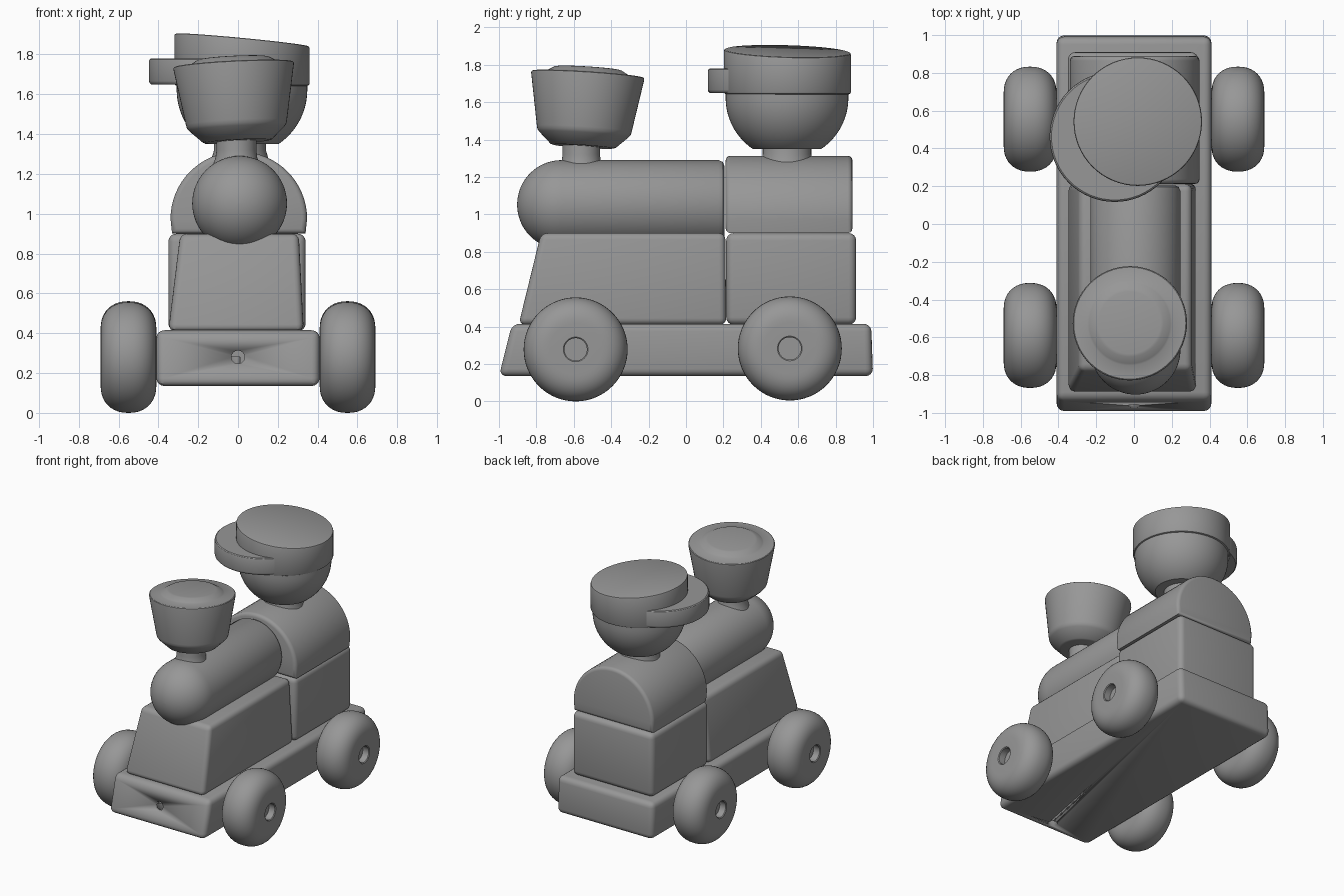
import bpy, bmesh, math
from mathutils import Matrix, Vector

cube = bpy.data.objects.get("Cube")
if cube:
    bpy.data.objects.remove(cube, do_unlink=True)

GREY = (0.31, 0.31, 0.31, 1)
grey = bpy.data.materials.new("plain grey")
grey.use_nodes = True
grey.diffuse_color = GREY
grey.node_tree.nodes["Principled BSDF"].inputs["Base Color"].default_value = GREY


def finish(name, bm, matrix=Matrix(), angle=32):
    """Turn a bmesh into a smooth-shaded object."""
    bmesh.ops.recalc_face_normals(bm, faces=bm.faces)
    bm.transform(matrix)
    mesh = bpy.data.meshes.new(name)
    bm.to_mesh(mesh)
    bm.free()
    mesh.materials.append(grey)
    ob = bpy.data.objects.new(name, mesh)
    bpy.context.collection.objects.link(ob)
    bpy.ops.object.select_all(action='DESELECT')
    ob.select_set(True)
    bpy.context.view_layer.objects.active = ob
    bpy.ops.object.shade_smooth_by_angle(angle=math.radians(angle))
    return ob


def block(name, low, high, z0, z1, bevel):
    """Rounded block between two rectangles (x0, x1, y0, y1)."""
    bm = bmesh.new()
    for (x0, x1, y0, y1), z in ((low, z0), (high, z1)):
        for x, y in ((x0, y0), (x1, y0), (x1, y1), (x0, y1)):
            bm.verts.new((x, y, z))
    v = list(bm.verts)
    bm.faces.new(v[:4])
    bm.faces.new(v[4:])
    for i in range(4):
        j = (i + 1) % 4
        bm.faces.new((v[i], v[j], v[4 + j], v[4 + i]))
    bmesh.ops.bevel(bm, geom=bm.edges[:], offset=bevel, segments=4, profile=0.5, affect='EDGES')
    return finish(name, bm)


def lathe(name, profile, matrix=Matrix(), segments=64, top_slope=None):
    """Revolve (radius, height) points around z; top_slope tilts the upper rings."""
    bm = bmesh.new()
    rings = []
    for r, z in profile:
        ring = []
        for i in range(segments):
            a = 2 * math.pi * i / segments
            x, y = r * math.cos(a), r * math.sin(a)
            dz = x * top_slope[0] + y * top_slope[1] if top_slope and z > 0.1 else 0
            ring.append(bm.verts.new((x, y, z + dz)))
        rings.append(ring)
    for a, b in zip(rings, rings[1:]):
        for i in range(segments):
            j = (i + 1) % segments
            bm.faces.new((a[i], a[j], b[j], b[i]))
    bm.faces.new(rings[0])
    bm.faces.new(rings[-1])
    return finish(name, bm, matrix)


def at(x, y, z):
    return Matrix.Translation((x, y, z))


def rot(deg, axis):
    return Matrix.Rotation(math.radians(deg), 4, axis)


# Chassis with sloping nose
chassis = block("chassis", (-0.41, 0.41, -1.0, 1.0), (-0.41, 0.41, -0.93, 0.99), 0.135, 0.415, 0.04)

# String hole bored into the nose and underside
for name, matrix in (("nose_bore", at(0.0, -0.92, 0.28) @ rot(90, 'X')),
                     ("underside_bore", at(-0.02, -0.91, 0.10))):
    bore = lathe(name, [(0.033, 0), (0.033, 0.18)], matrix, 24)
    bore.hide_render = True
    cut = chassis.modifiers.new(name, 'BOOLEAN')
    cut.operation = 'DIFFERENCE'
    cut.object = bore
    bpy.ops.object.select_all(action='DESELECT')
    bpy.context.view_layer.objects.active = chassis
    bpy.ops.object.modifier_apply(modifier=cut.name)
    bpy.data.objects.remove(bore, do_unlink=True)

# Body blocks
block("boiler_base", (-0.35, 0.33, -0.895, 0.215), (-0.29, 0.305, -0.775, 0.21), 0.41, 0.9, 0.035)
block("cab_base", (-0.35, 0.34, 0.215, 0.91), (-0.35, 0.34, 0.215, 0.91), 0.41, 0.9, 0.04)

# Boiler with a domed front
R = 0.238
dome = [(R * math.cos(t), 0.665 + R * math.sin(t))
        for t in (math.pi / 2 * i / 16 * 0.995 for i in range(17))]
lathe("boiler", [(R - 0.03, -0.205), (R - 0.01, -0.197), (R, -0.175)] + dome,
      at(0.008, 0, 1.052) @ rot(90, 'X'))

# Arched cab roof
bm = bmesh.new()
outline = [(-0.335, 0.9)]
for i in range(33):
    a = math.pi - math.pi * i / 32
    outline.append((0.343 * math.cos(a), 0.975 + 0.338 * math.sin(a)))
outline.append((0.335, 0.9))
front = bm.faces.new([bm.verts.new((x + 0.004, 0.212, z)) for x, z in outline])
extruded = bmesh.ops.extrude_face_region(bm, geom=[front])
back = [g for g in extruded["geom"] if isinstance(g, bmesh.types.BMVert)]
bmesh.ops.translate(bm, verts=back, vec=(0, 0.678, 0))
if front.is_valid is False or len(bm.faces) == len(outline) + 1:
    bm.faces.new([v for v in bm.verts if v not in back])
bmesh.ops.recalc_face_normals(bm, faces=bm.faces)
rim = [e for e in bm.edges if abs(e.verts[0].co.y - e.verts[1].co.y) < 0.01]
bmesh.ops.bevel(bm, geom=rim, offset=0.025, segments=3, profile=0.5, affect='EDGES')
finish("cab_roof", bm)

# Funnel, leaning slightly
lathe("funnel_neck", [(0.12, 0), (0.105, 0.04), (0.1, 0.08), (0.1, 0.17)], at(-0.008, -0.56, 1.24))
lean = Vector((0, 0, 1)).rotation_difference(Vector((-0.05, 0.065, 1))).to_matrix().to_4x4()
lathe("funnel", [(0.16, 0), (0.175, 0.004), (0.24, 0.065), (0.25, 0.078), (0.254, 0.095),
                 (0.303, 0.377), (0.302, 0.384), (0.297, 0.388), (0.225, 0.392),
                 (0.215, 0.398), (0.18, 0.418), (0.165, 0.421)],
      at(-0.003, -0.55, 1.363) @ lean)

# Driver: neck, round head
lathe("driver_neck", [(0.145, 0), (0.13, 0.05), (0.13, 0.11)], at(0.01, 0.54, 1.27))
bowl = []
for i in range(15):
    a = math.radians(-56 + 56 * i / 14)
    bowl.append((0.328 * math.cos(a), 0.328 * math.sin(a)))
lathe("driver_head", bowl + [(0.328, 0.04)], at(0.02, 0.54, 1.622))

# Cap with a slanted crown and an offset brim
lathe("cap_crown", [(0.328, 0), (0.336, 0.004), (0.34, 0.012), (0.34, 0.22), (0.337, 0.228), (0.33, 0.231)],
      at(0.02, 0.542, 1.642), top_slope=(-0.095, -0.03))
lathe("cap_brim", [(0.335, 0), (0.343, 0.008), (0.345, 0.016), (0.345, 0.117), (0.342, 0.125), (0.335, 0.13)],
      at(-0.102, 0.462, 1.65))

# Rounded wheels with a recessed hub, and their axles
tyre = []
for i in range(21):
    t = -math.pi / 2 + math.pi * i / 20
    s, c = math.sin(t), max(math.cos(t), 0)
    tyre.append((0.14 + 0.138 * c ** 0.9, math.copysign(abs(s) ** 0.9, s) * 0.14))
hub = [(0.066, 0.14), (0.06, 0.135), (0.06, 0.085)]
for end, y, z in (("front", -0.59, 0.278), ("rear", 0.555, 0.283)):
    for side, sx in (("left", 1), ("right", -1)):
        lathe(f"{end}_{side}_wheel", tyre + hub, at(0.55 * sx, y, z) @ rot(90 * sx, 'Y'))
    lathe(f"{end}_axle", [(0.06, -0.5), (0.06, 0.5)], at(0, y, z) @ rot(90, 'Y'), 24)
